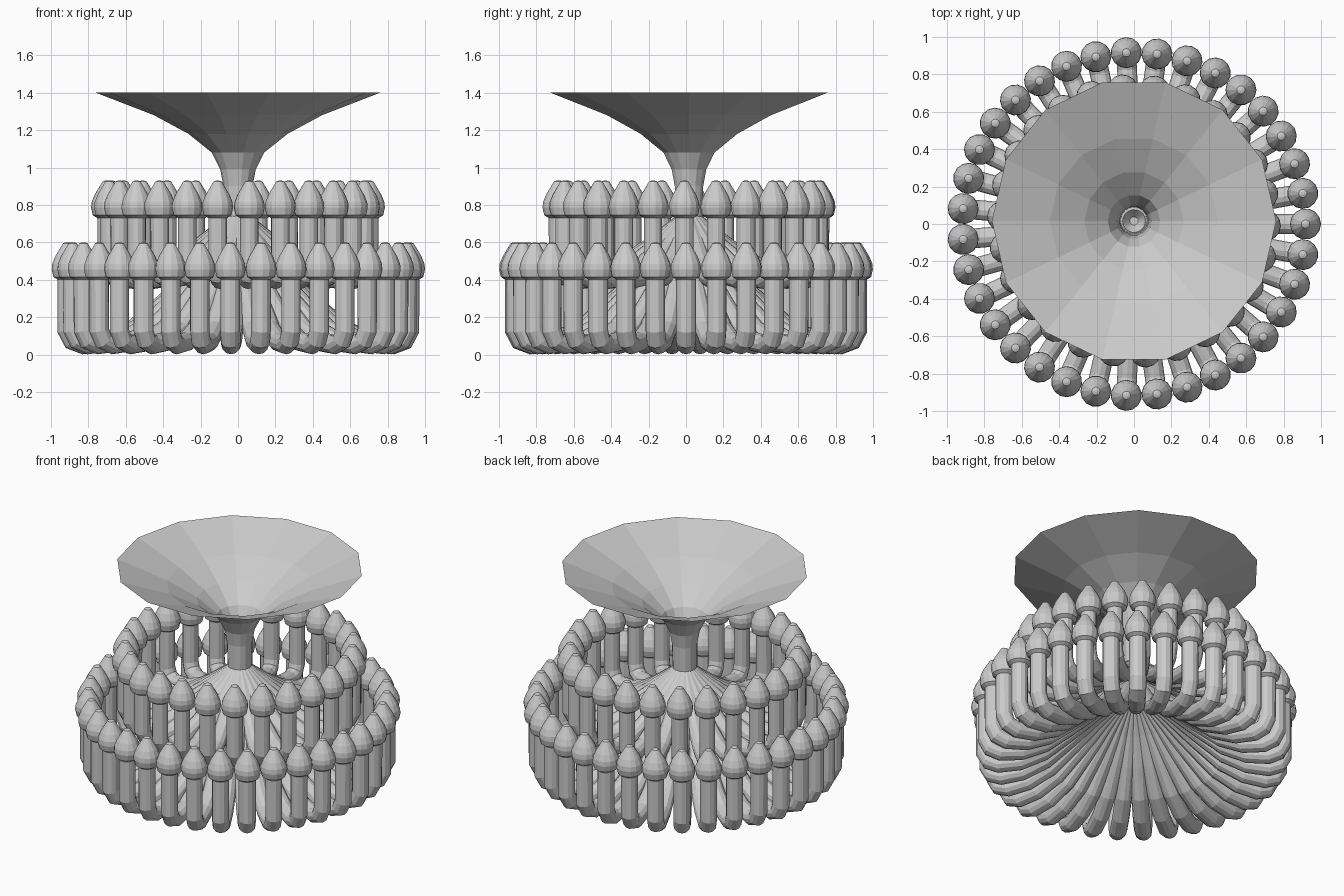
import bpy, bmesh, math
from mathutils import Vector, Matrix

if "Cube" in bpy.data.objects:
    bpy.data.objects.remove(bpy.data.objects["Cube"])

HUB_Y = 0.016


def bridge(bm, rings):
    # skin consecutive rings with quads
    for a, b in zip(rings, rings[1:]):
        n = len(a)
        for i in range(n):
            bm.faces.new((a[i], a[(i + 1) % n], b[(i + 1) % n], b[i]))


def lathe(bm, profile, sides, cx=0.0, cy=0.0):
    rings = []
    for r, z in profile:
        rings.append([bm.verts.new((cx + r * math.cos(2 * math.pi * i / sides),
                                    cy + r * math.sin(2 * math.pi * i / sides), z))
                      for i in range(sides)])
    bridge(bm, rings)
    return rings


def sweep(bm, path, radius, sides):
    # round tube along a path in the xz plane
    pts = [Vector((x, 0, z)) for x, z in path]
    rings = []
    for k, p in enumerate(pts):
        t = Vector()
        if k > 0:
            t += (p - pts[k - 1]).normalized()
        if k < len(pts) - 1:
            t += (pts[k + 1] - p).normalized()
        t.normalize()
        n = Vector((-t.z, 0, t.x))
        rings.append([bm.verts.new(p + radius * (n * math.cos(2 * math.pi * i / sides)
                                                 + Vector((0, 1, 0)) * math.sin(2 * math.pi * i / sides)))
                      for i in range(sides)])
    bridge(bm, rings)
    bm.faces.new(rings[0])
    bm.faces.new(rings[-1])


def finish(bm, name):
    bmesh.ops.recalc_face_normals(bm, faces=bm.faces)
    mesh = bpy.data.meshes.new(name)
    bm.to_mesh(mesh)
    bm.free()
    ob = bpy.data.objects.new(name, mesh)
    bpy.context.collection.objects.link(ob)
    return ob


def spin_copies(bm, count, phase, cy):
    # repeat everything in the mesh around the vertical axis
    geom = bm.verts[:] + bm.edges[:] + bm.faces[:]
    for i in range(1, count):
        dup = bmesh.ops.duplicate(bm, geom=geom)["geom"]
        vs = [g for g in dup if isinstance(g, bmesh.types.BMVert)]
        bmesh.ops.rotate(bm, verts=vs, cent=(0, 0, 0),
                         matrix=Matrix.Rotation(2 * math.pi * i / count, 3, 'Z'))
    bmesh.ops.rotate(bm, verts=bm.verts[:], cent=(0, 0, 0),
                     matrix=Matrix.Rotation(math.radians(phase), 3, 'Z'))
    bmesh.ops.translate(bm, verts=bm.verts[:], vec=(0, cy, 0))


def tier(name, path, tube_r, count, phase, cy):
    # arms with upright candle tubes
    bm = bmesh.new()
    sweep(bm, path, tube_r, 12)
    spin_copies(bm, count, phase, cy)
    finish(bm, name + "_arms")
    # pointed bulbs on the tube ends
    x, z = path[-1]
    bm = bmesh.new()
    prof = [(0.05, 0.0), (0.074, 0.015), (0.083, 0.055), (0.08, 0.085),
            (0.064, 0.125), (0.04, 0.165), (0.022, 0.195), (0.008, 0.2)]
    rings = lathe(bm, [(r, z + h) for r, h in prof], 14, x)
    bm.faces.new(rings[0])
    bm.faces.new(rings[-1])
    spin_copies(bm, count, phase, cy)
    finish(bm, name + "_bulbs")


lower_path = [(0.03, 0.56), (0.12, 0.51), (0.25, 0.405), (0.4, 0.27), (0.56, 0.135),
              (0.7, 0.07), (0.83, 0.054), (0.89, 0.075), (0.917, 0.13), (0.917, 0.4)]
upper_path = [(0.03, 0.71), (0.1, 0.655), (0.22, 0.565), (0.36, 0.475), (0.5, 0.415),
              (0.62, 0.4), (0.68, 0.42), (0.703, 0.47), (0.703, 0.73)]
tier("lower_tier", lower_path, 0.053, 35, 0, 0.0)
tier("upper_tier", upper_path, 0.05, 26, -2, HUB_Y)

# funnel canopy running down into the central stem
bm = bmesh.new()
rings = lathe(bm, [(0.76, 1.4), (0.45, 1.28), (0.265, 1.18), (0.14, 1.08),
                   (0.095, 0.99), (0.078, 0.9), (0.072, 0.7)], 14, 0, HUB_Y)
bm.faces.new(rings[-1])
finish(bm, "funnel_canopy")
